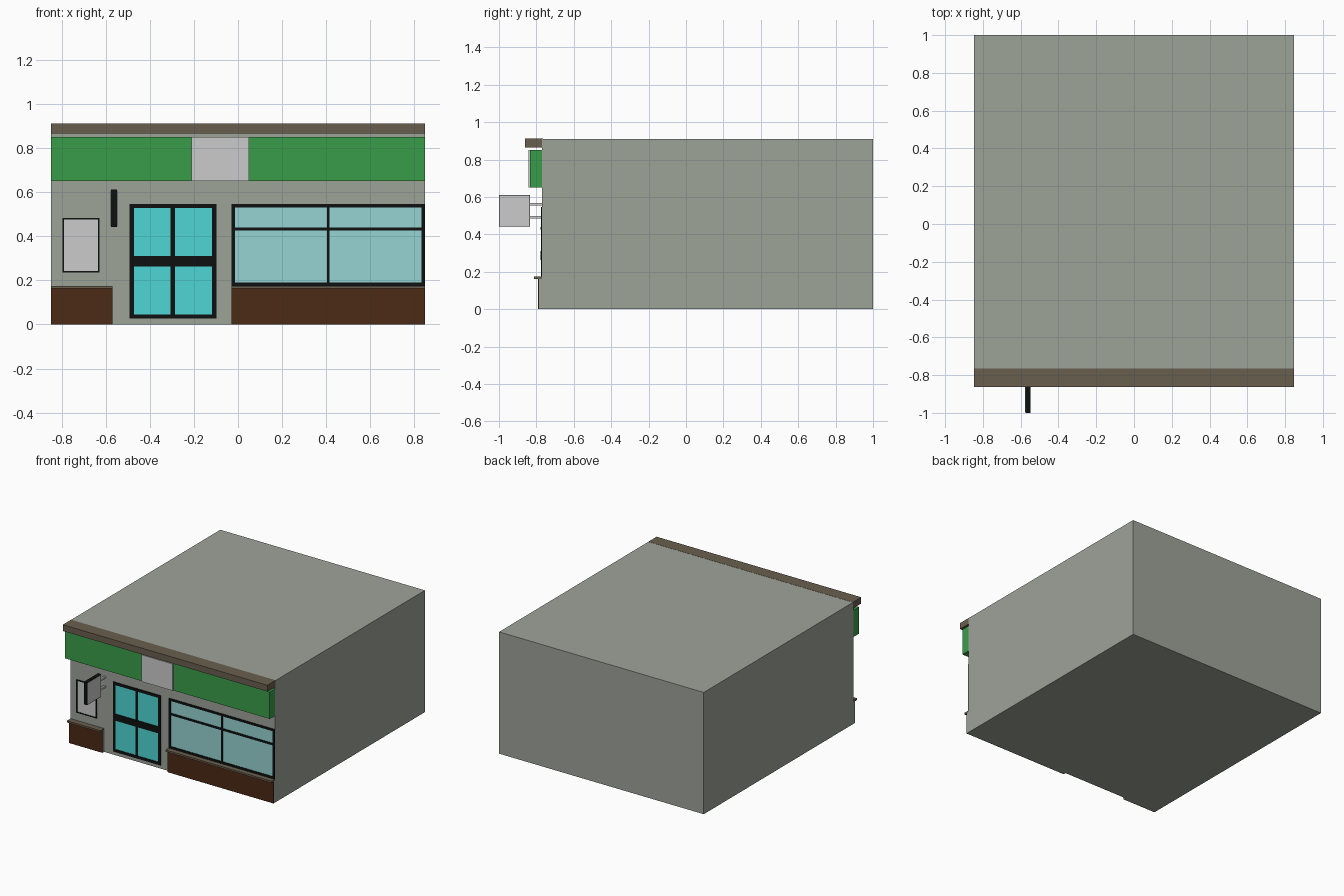
import bpy, bmesh
from mathutils import Matrix, Vector

if "Cube" in bpy.data.objects:
    bpy.data.objects.remove(bpy.data.objects["Cube"])


def material(name, r, g, b):
    # 0-255 display colour to linear
    m = bpy.data.materials.new(name)
    m.diffuse_color = [((c / 255 + 0.055) / 1.055) ** 2.4 if c > 10 else c / 3300 for c in (r, g, b)] + [1]
    m.use_nodes = True
    m.node_tree.nodes["Principled BSDF"].inputs["Base Color"].default_value = m.diffuse_color
    return m


WALL = material("wall_grey", 158, 163, 153)
TRIM = material("trim_taupe", 105, 95, 78)
GREEN = material("fascia_green", 58, 156, 74)
PALE = material("panel_grey", 188, 188, 188)
BLACK = material("frame_black", 14, 16, 16)
BROWN = material("plinth_brown", 76, 41, 22)
DOOR_GLASS = material("door_glass", 77, 214, 211)
WINDOW_GLASS = material("window_glass", 150, 212, 210)

L, R = -0.847, 0.847    # building sides
F = -0.77               # front wall plane


def boxes(name, mat, *spans):
    """One object from boxes given as (x0, x1, y0, y1, z0, z1)."""
    bm = bmesh.new()
    for x0, x1, y0, y1, z0, z1 in spans:
        m = Matrix.Translation(((x0 + x1) / 2, (y0 + y1) / 2, (z0 + z1) / 2))
        m = m @ Matrix.Diagonal((x1 - x0, y1 - y0, z1 - z0, 1))
        bmesh.ops.create_cube(bm, size=1, matrix=m)
    me = bpy.data.meshes.new(name)
    bm.to_mesh(me)
    bm.free()
    me.materials.append(mat)
    ob = bpy.data.objects.new(name, me)
    bpy.context.collection.objects.link(ob)
    return ob


def glazing(name, x0, x1, z0, z1, t, bars_x, bars_z, pane_mat):
    """Black frame with vertical and horizontal bars over a flat pane."""
    y0 = F - 0.006
    spans = [(x0, x0 + t, y0, F, z0, z1), (x1 - t, x1, y0, F, z0, z1),
             (x0 + t, x1 - t, y0, F, z0, z0 + t), (x0 + t, x1 - t, y0, F, z1 - t, z1)]
    spans += [(a, b, y0, F, z0 + t, z1 - t) for a, b in bars_x]
    spans += [(x0 + t, x1 - t, y0 - 0.001, F, a, b) for a, b in bars_z]
    boxes(name + "_frame", BLACK, *spans)
    boxes(name + "_pane", pane_mat, (x0 + t, x1 - t, F - 0.002, F, z0 + t, z1 - t))


# Main building block
boxes("building_body", WALL, (L, R, F, 1, 0, 0.911))

# Plinths with brown facing and projecting sills
for side, x0, x1 in (("left", L, -0.57), ("right", -0.03, R)):
    boxes(side + "_plinth", WALL, (x0, x1, -0.787, F, 0, 0.162))
    boxes(side + "_plinth_facing", BROWN, (x0, x1, -0.79, -0.787, 0, 0.162))
    boxes(side + "_sill", TRIM, (x0, x1, -0.813, F, 0.162, 0.175))

# Roof cornice, just proud of the roof where it overlaps
boxes("cornice", TRIM, (L, R, -0.862, F + 0.006, 0.865, 0.912))

# Fascia band and its centre panel
boxes("fascia", GREEN, (L, R, -0.835, F, 0.65, 0.85))
boxes("fascia_panel", PALE, (-0.21, 0.05, -0.843, -0.835, 0.65, 0.85))

# Double door, shop window and notice board
glazing("door", -0.492, -0.098, 0.026, 0.547, 0.02, [(-0.306, -0.286)], [(0.262, 0.311)], DOOR_GLASS)
glazing("window", -0.03, R, 0.175, 0.547, 0.016, [(0.404, 0.415)], [(0.425, 0.44)], WINDOW_GLASS)
glazing("notice_board", -0.796, -0.628, 0.235, 0.482, 0.007, [], [], PALE)

# Hanging sign on two short rods
boxes("hanging_sign_frame", BLACK, (-0.575, -0.549, -1, -0.833, 0.442, 0.611))
boxes("hanging_sign_faces", PALE,
      (-0.577, -0.575, -0.996, -0.837, 0.446, 0.607),
      (-0.549, -0.547, -0.996, -0.837, 0.446, 0.607))
boxes("hanging_sign_rods", PALE,
      *[(-0.569, -0.555, -0.833, F, z - 0.007, z + 0.007) for z in (0.492, 0.562)])
